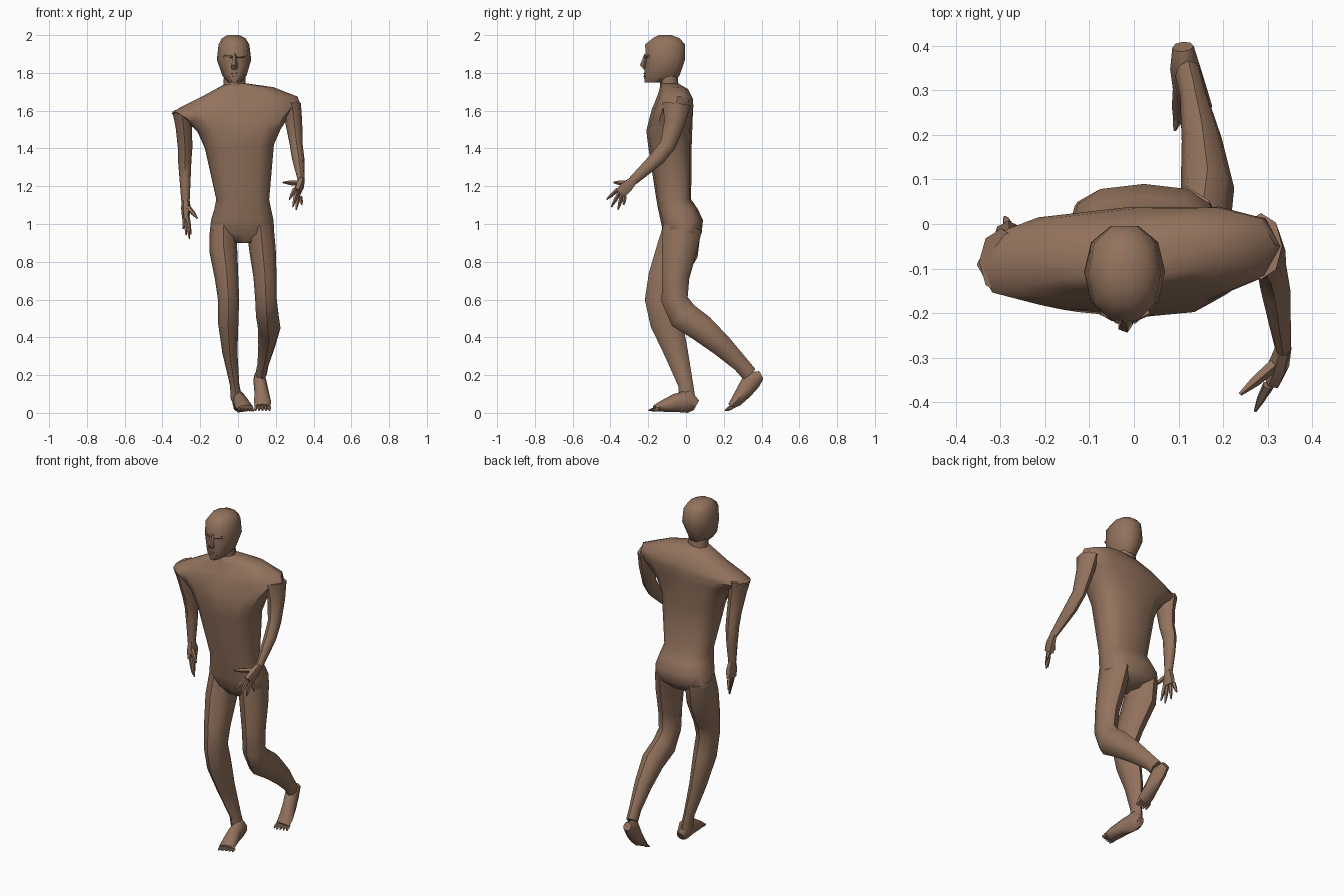
import bpy, bmesh, math
from mathutils import Vector

skin = bpy.data.materials.new("skin")
skin.diffuse_color = (0.29, 0.17, 0.11, 1)


def loft(name, rings):
    """Skin a closed surface over rings holding equal point counts."""
    bm = bmesh.new()
    rows = [[bm.verts.new(p) for p in ring] for ring in rings]
    n = len(rows[0])
    for a, b in zip(rows, rows[1:]):
        for i in range(n):
            j = (i + 1) % n
            bm.faces.new((a[i], a[j], b[j], b[i]))
    bm.faces.new(rows[0])
    bm.faces.new(rows[-1])
    bmesh.ops.recalc_face_normals(bm, faces=bm.faces[:])
    mesh = bpy.data.meshes.new(name)
    bm.to_mesh(mesh)
    bm.free()
    mesh.materials.append(skin)
    ob = bpy.data.objects.new(name, mesh)
    bpy.context.collection.objects.link(ob)
    return ob


def limb(name, stations, sides=8):
    """Tube along stations (x, y, z, half width, half depth)."""
    pts = [Vector(s[:3]) for s in stations]
    rings = []
    for k, s in enumerate(stations):
        t = (pts[min(k + 1, len(pts) - 1)] - pts[max(k - 1, 0)]).normalized()
        u = Vector((1, 0, 0))
        u = (u - t * u.dot(t)).normalized()
        v = t.cross(u)
        rings.append([pts[k] + u * s[3] * math.cos(a) + v * s[4] * math.sin(a)
                      for a in (2 * math.pi * i / sides for i in range(sides))])
    return loft(name, rings)


def trunk(name, levels, sides=12, power=0.75):
    """Boxy rings from (left x, left z, right x, right z, front y, back y, y skew)."""
    def soft(c):
        return math.copysign(abs(c) ** power, c) if abs(c) > 1e-6 else 0.0
    rings = []
    for xl, zl, xr, zr, yf, yb, skew in levels:
        ring = []
        for i in range(sides):
            a = 2 * math.pi * i / sides
            s, c = soft(math.cos(a)), soft(math.sin(a))
            ring.append(((xl + xr) / 2 + (xr - xl) / 2 * s,
                         (yf + yb) / 2 + (yb - yf) / 2 * c + skew * s,
                         (zl + zr) / 2 + (zr - zl) / 2 * s))
        rings.append(ring)
    return loft(name, rings)


def digit(name, a, b, r):
    """Tapered finger or toe from a to b."""
    m = Vector(a).lerp(Vector(b), 0.55)
    limb(name, [(*a, r, r), (*m, r * 0.85, r * 0.85), (*b, r * 0.3, r * 0.3)], 5)


def row(name, first, last, tips, r):
    """Digits fanning from evenly spaced roots to the given tips."""
    for i, tip in enumerate(tips):
        root = Vector(first).lerp(Vector(last), i / (len(tips) - 1))
        digit(f"{name}_{i + 1}", root, tip, r)


# Torso, from crotch to neck base, with uneven shoulders
trunk("torso", [
    (-.06, .90, .13, .90, -.08, .03, 0),
    (-.150, .95, .192, .95, -.12, .083, 0),
    (-.143, 1.02, .188, 1.02, -.135, .09, 0),
    (-.125, 1.08, .175, 1.08, -.148, .062, 0),
    (-.115, 1.13, .165, 1.13, -.157, .027, 0),
    (-.175, 1.40, .19, 1.42, -.20, .030, 0),
    (-.215, 1.49, .225, 1.50, -.21, .033, 0),
    (-.270, 1.54, .27, 1.57, -.195, .035, .015),
    (-.353, 1.585, .33, 1.635, -.18, .038, .02),
    (-.310, 1.615, .315, 1.675, -.165, .035, .02),
    (-.200, 1.67, .185, 1.725, -.145, .01, .015),
    (-.080, 1.735, .04, 1.745, -.135, -.035, 0)])

# Neck and head
trunk("neck", [
    (-.08, 1.66, .04, 1.66, -.135, -.03, 0),
    (-.075, 1.78, .04, 1.78, -.14, -.045, 0)], 8, 0.9)
trunk("head", [
    (-.05, 1.748, .012, 1.748, -.222, -.06, 0),
    (-.083, 1.785, .045, 1.785, -.228, -.03, 0),
    (-.112, 1.87, .070, 1.87, -.215, .0, 0),
    (-.103, 1.95, .060, 1.95, -.222, .0, 0),
    (-.085, 1.983, .040, 1.983, -.18, -.03, 0),
    (-.055, 2.0, .005, 2.0, -.145, -.075, 0)], 10, 0.9)

# Face: nose, lips, brows
limb("nose", [(-.02, -.212, 1.90, .008, .008), (-.02, -.225, 1.84, .018, .02),
              (-.02, -.215, 1.82, .016, .008)], 5)
for z in (1.783, 1.797):
    limb("lip", [(-.05, -.212, z, .005, .005), (-.02, -.229, z, .008, .008),
                 (.01, -.212, z, .005, .005)], 5)
for s in (-1, 1):
    limb("brow", [(-.02 + s * .012, -.216, 1.885, .007, .007),
                  (-.02 + s * .055, -.198, 1.888, .007, .007)], 5)

# Arm hanging down on the lower shoulder
limb("hanging_arm", [
    (-.298, -.085, 1.60, .050, .075), (-.288, -.075, 1.52, .043, .06),
    (-.280, -.055, 1.41, .039, .045), (-.282, -.035, 1.33, .035, .042),
    (-.280, -.035, 1.23, .029, .034), (-.278, -.04, 1.12, .022, .022)])
limb("hanging_palm", [
    (-.278, -.04, 1.13, .021, .021), (-.275, -.038, 1.08, .026, .038),
    (-.277, -.033, 1.03, .019, .040)], 6)
row("hanging_finger", (-.268, -.062, 1.04), (-.282, -.005, 1.04),
    [(-.250, -.07, .945), (-.257, -.045, .92), (-.275, -.015, .94), (-.290, .015, .975)], .012)
digit("hanging_thumb", (-.265, -.06, 1.09), (-.215, -.085, 1.03), .014)

# Arm bent forward on the higher shoulder
limb("forward_arm", [
    (.285, -.05, 1.635, .048, .075), (.295, -.06, 1.54, .045, .055),
    (.308, -.095, 1.42, .034, .043), (.318, -.15, 1.35, .033, .040),
    (.327, -.22, 1.285, .025, .032), (.335, -.28, 1.23, .018, .025)])
limb("forward_palm", [
    (.336, -.275, 1.235, .018, .024), (.325, -.315, 1.195, .024, .036),
    (.312, -.345, 1.165, .022, .035)], 6)
row("forward_finger", (.300, -.362, 1.182), (.328, -.325, 1.145),
    [(.272, -.42, 1.13), (.290, -.395, 1.09), (.308, -.36, 1.075), (.338, -.33, 1.10)], .012)
digit("forward_thumb", (.315, -.315, 1.215), (.238, -.382, 1.22), .015)

# Supporting leg
limb("standing_leg", [
    (-.077, -.02, .98, .072, .10), (-.078, -.045, .86, .074, .112),
    (-.060, -.11, .71, .062, .092), (-.050, -.138, .60, .056, .080),
    (-.052, -.105, .48, .054, .085), (-.043, -.052, .32, .040, .063),
    (-.018, -.002, .15, .025, .040), (-.008, .008, .07, .030, .042)])
limb("standing_foot", [
    (.0, .054, .040, .022, .030), (.002, .015, .062, .034, .062),
    (.015, -.06, .052, .038, .048), (.030, -.125, .035, .047, .030),
    (.038, -.165, .024, .044, .018)])
row("standing_toe", (.008, -.155, .02), (.072, -.145, .018),
    [(.008 + .019 * i, -.198 + .007 * i, .014) for i in range(5)], .011)

# Trailing leg, knee bent and heel raised
limb("trailing_leg", [
    (.117, -.02, .98, .072, .105), (.130, -.035, .86, .070, .092),
    (.143, -.055, .72, .061, .073), (.148, -.060, .60, .057, .070),
    (.155, -.015, .515, .060, .080), (.165, .08, .45, .060, .073),
    (.152, .19, .355, .045, .058), (.133, .29, .258, .030, .043),
    (.122, .335, .205, .030, .042)])
limb("trailing_foot", [
    (.110, .398, .200, .024, .024), (.115, .350, .175, .034, .052),
    (.125, .305, .110, .038, .042), (.130, .265, .060, .045, .030),
    (.130, .235, .034, .042, .017)])
row("trailing_toe", (.098, .245, .035), (.162, .250, .035),
    [(.092 + .019 * i, .205 + .005 * abs(i - 1), .012) for i in range(5)], .011)

# Smooth shading with only hard creases kept
for ob in bpy.data.objects:
    ob.select_set(True)
    bpy.context.view_layer.objects.active = ob
bpy.ops.object.shade_smooth_by_angle(angle=math.radians(50))
